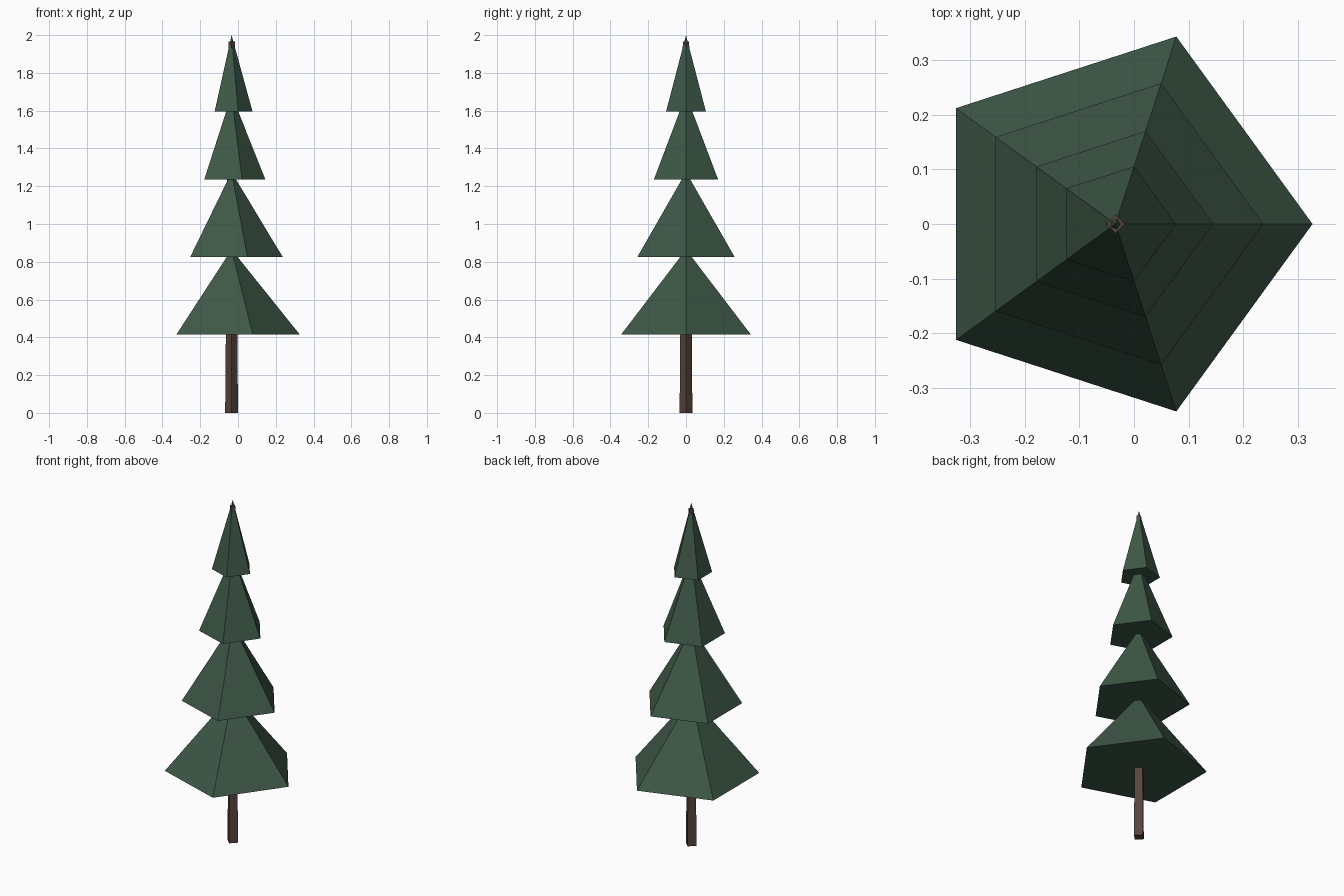
import bpy
import bmesh
from math import cos, sin, tau

cube = bpy.data.objects.get("Cube")
if cube:
    bpy.data.objects.remove(cube, do_unlink=True)

AXIS_X = -0.034  # trunk axis


def material(name, rgb):
    mat = bpy.data.materials.new(name)
    mat.use_nodes = True
    mat.diffuse_color = (*rgb, 1)
    mat.node_tree.nodes["Principled BSDF"].inputs["Base Color"].default_value = (*rgb, 1)
    return mat


def spire(name, sides, z0, r0, z1, r1, mat):
    """Flat-faced cone or tapered prism with its first corner on +x."""
    bm = bmesh.new()

    def ring(z, r):
        return [bm.verts.new((r * cos(tau * i / sides), r * sin(tau * i / sides), z))
                for i in range(sides)]

    low = ring(z0, r0)
    bm.faces.new(low[::-1])
    high = ring(z1, r1) if r1 else [bm.verts.new((0, 0, z1))] * sides
    for i in range(sides):
        j = (i + 1) % sides
        corners = [low[i], low[j], high[j]] + ([high[i]] if r1 else [])
        bm.faces.new(corners)
    if r1:
        bm.faces.new(high)
    mesh = bpy.data.meshes.new(name)
    bm.to_mesh(mesh)
    bm.free()
    mesh.materials.append(mat)
    obj = bpy.data.objects.new(name, mesh)
    obj.location.x = AXIS_X
    bpy.context.collection.objects.link(obj)


bark = material("dark bark brown", (0.098, 0.058, 0.048))
needles = material("pine green", (0.048, 0.098, 0.063))

# Square tapered trunk, running up inside the branches
spire("trunk", 4, 0, 0.034, 1.965, 0.017, bark)

# Stacked five-sided branch tiers: base height, radius, tip height
tiers = [(0.415, 0.361, 0.865), (0.825, 0.271, 1.275),
         (1.235, 0.179, 1.685), (1.595, 0.111, 2.0)]
for n, (base, radius, tip) in enumerate(tiers, 1):
    spire(f"branch_tier_{n}", 5, base, radius, tip, 0, needles)
